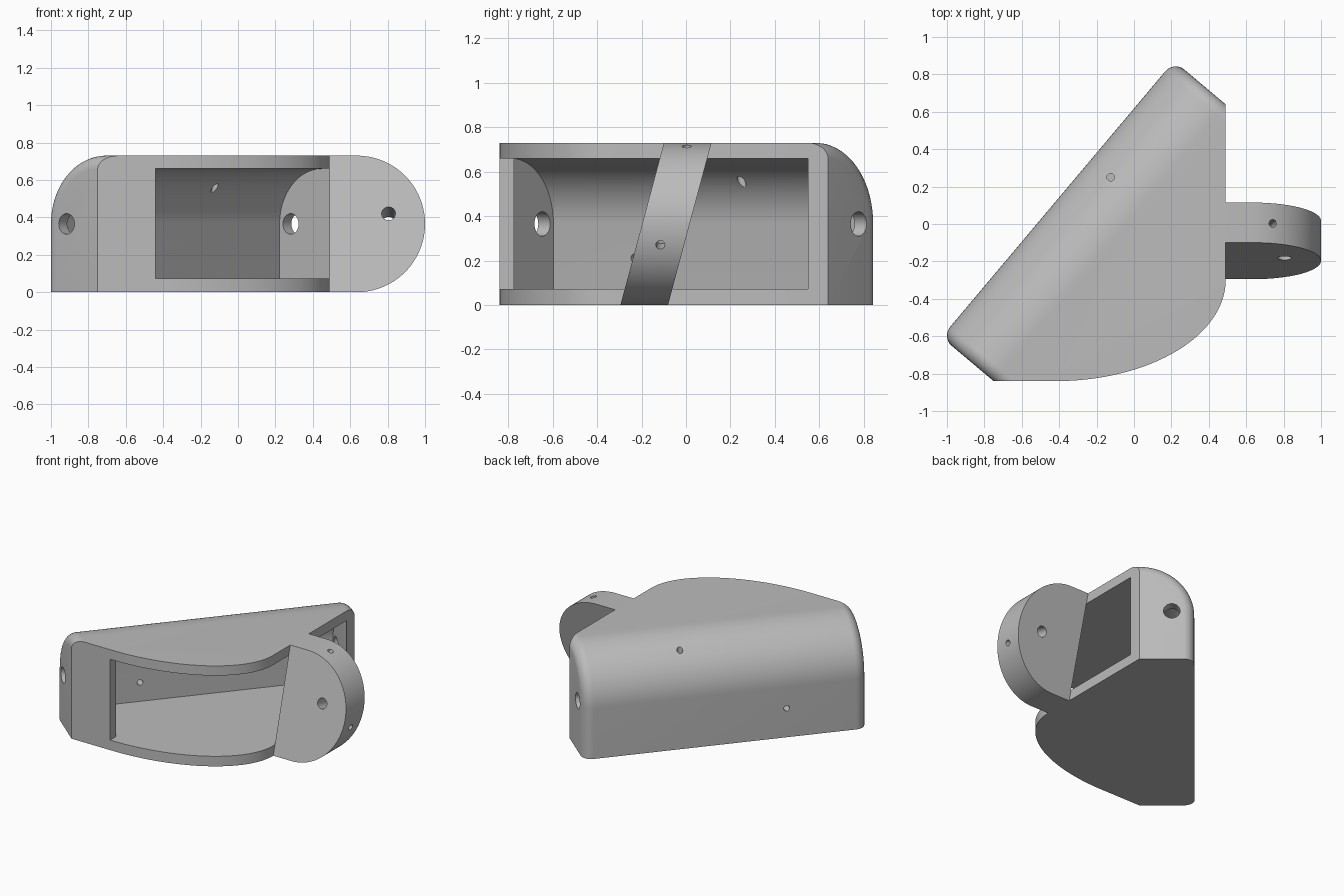
import bpy, bmesh, math
from mathutils import Vector

if "Cube" in bpy.data.objects:
    bpy.data.objects.remove(bpy.data.objects["Cube"])

H, R, WALL, FILLET = 0.73, 0.365, 0.07, 0.072
ANG = math.atan2(0.765, 0.644)                       # heading of the slanted back wall
T = Vector((math.cos(ANG), math.sin(ANG), 0))        # along the wall
N = Vector((-math.sin(ANG), math.cos(ANG), 0))       # outward from the wall
S0, S1, D1 = -1.126, 0.805, 0.398                    # wall ends and outer face
UP = Vector((0, 0, 1))

grey = bpy.data.materials.new("light grey")
grey.diffuse_color = (0.5, 0.5, 0.5, 1)
grey.use_nodes = True
grey.node_tree.nodes["Principled BSDF"].inputs["Base Color"].default_value = grey.diffuse_color


def loft(name, rings):
    """Skin a list of equal-length point rings and cap both ends."""
    bm = bmesh.new()
    vs = [[bm.verts.new(p) for p in r] for r in rings]
    n = len(vs[0])
    for a, b in zip(vs, vs[1:]):
        for i in range(n):
            j = (i + 1) % n
            bm.faces.new((a[i], a[j], b[j], b[i]))
    bm.faces.new(vs[0][::-1])
    bm.faces.new(vs[-1])
    bmesh.ops.recalc_face_normals(bm, faces=bm.faces)
    me = bpy.data.meshes.new(name)
    bm.to_mesh(me)
    bm.free()
    ob = bpy.data.objects.new(name, me)
    bpy.context.collection.objects.link(ob)
    me.materials.append(grey)
    return ob


def shell_ring(s, inset, z0):
    """Cross-section with a rounded upper back edge, at distance s along the wall."""
    r = R - inset
    pts = [(-1.5, z0), (D1 - inset, z0)]
    for i in range(29):
        a = math.pi / 2 * i / 28
        pts.append((D1 - R + r * math.cos(a), R + r * math.sin(a)))
    pts.append((-1.5, H - inset))
    return [T * s + N * d + UP * z for d, z in pts]


def plan_prism(name, pts, z0=-1, z1=2):
    return loft(name, [[Vector((x, y, z)) for x, y in pts] for z in (z0, z1)])


def rod(p, q, r, n=32):
    """Cylinder cutter from p to q."""
    p, q = Vector(p), Vector(q)
    rot = (q - p).to_track_quat('Z', 'Y')
    ring = [rot @ Vector((r * math.cos(2 * math.pi * i / n),
                          r * math.sin(2 * math.pi * i / n), 0)) for i in range(n)]
    return loft("hole_cutter", [[c + v for v in ring] for c in (p, q)])


def boolean(ob, cutter, op='DIFFERENCE'):
    m = ob.modifiers.new("bool", 'BOOLEAN')
    m.operation, m.solver, m.object = op, 'EXACT', cutter
    bpy.context.view_layer.objects.active = ob
    bpy.ops.object.modifier_apply(modifier=m.name)
    bpy.data.objects.remove(cutter)


# Housing: rounded solid with filleted ends, trimmed to the plan outline
steps = [math.pi / 2 * i / 8 for i in range(9)]
near = [(S0 + FILLET * (1 - math.sin(a)), FILLET * (1 - math.cos(a))) for a in reversed(steps)]
far = [(S1 - FILLET * (1 - math.sin(a)), FILLET * (1 - math.cos(a))) for a in steps]
housing = loft("housing", [shell_ring(s, e, 0) for s, e in near + far])
curve = [(-0.42 + 0.91 * math.cos(a), -0.30 - 0.54 * math.sin(a))
         for a in (math.pi / 2 * i / 40 for i in range(41))]
boolean(housing, plan_prism("plan", [(0.49, 2)] + curve + [(-2, -0.84), (-2, 2)]), 'INTERSECT')

# Hollow inside, leaving a short piece of front wall
cavity = loft("cavity", [shell_ring(s, WALL, WALL + 0.003) for s in (S0 + WALL, S1 - WALL)])
boolean(cavity, plan_prism("cavity_plan", [(2, -2), (2, 2), (-2, 2), (-2, -0.775),
                                           (-0.44, -0.775), (-0.44, -2)]), 'INTERSECT')
boolean(housing, cavity)

# Housing holes: both end plates, one in the rounded top, one in the back wall
axle = N * 0.25 + UP * R
for s in (S0, S1):
    boolean(housing, rod(axle + T * (s - 0.12), axle + T * (s + 0.12), 0.055))
boolean(housing, rod((-0.125, 0.25, 0.45), (-0.125, 0.25, 0.9), 0.02))
low = T * -0.58 + UP * 0.21
boolean(housing, rod(low + N * 0.25, low + N * 0.5, 0.02))

# Tilted round-ended tab
K = math.tan(math.radians(15))
CX = 1 - R


def tab_pt(x, z, y=0):
    return Vector((x, -0.188 + K * z + y, z))


outline = [(0.49, 0), (0.49, H)] + [
    (CX + R * math.sin(a), R + R * math.cos(a)) for a in (math.pi * i / 56 for i in range(57))]
tab = loft("tilted_tab", [[tab_pt(x, z, y) for x, z in outline] for y in (-0.107, 0.107)])

# Tab holes: one through the plate, two small ones in the rim
axis = Vector((0, -math.cos(math.radians(15)), math.sin(math.radians(15))))
mid = tab_pt(0.805, 0.42, -0.107)
boolean(tab, rod(mid + axis * 0.1, mid - axis * 0.4, 0.037))
for deg in (73, -15):
    c, s = math.cos(math.radians(deg)), math.sin(math.radians(deg))
    boolean(tab, rod(tab_pt(CX + c * 0.27, R + s * 0.27), tab_pt(CX + c * 0.45, R + s * 0.45), 0.02))

# Smooth the curved faces, keep edges sharp
for ob in (housing, tab):
    bpy.ops.object.select_all(action='DESELECT')
    ob.select_set(True)
    bpy.context.view_layer.objects.active = ob
    bpy.ops.object.shade_smooth_by_angle(angle=math.radians(30))
